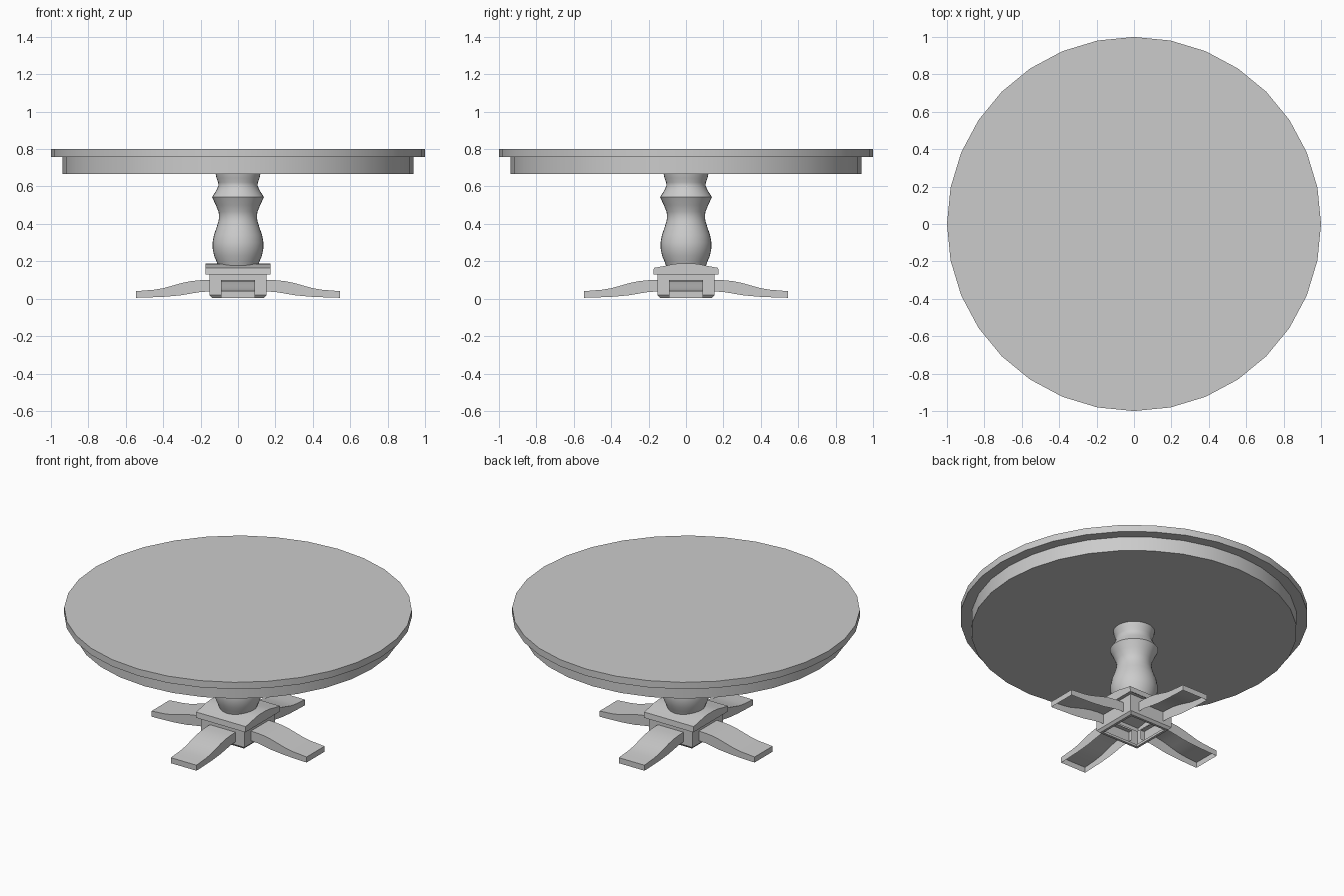
import bpy, bmesh
from math import sin, cos, pi, radians

if "Cube" in bpy.data.objects:
    bpy.data.objects.remove(bpy.data.objects["Cube"])


def finish(name, bm, angle=30):
    bmesh.ops.remove_doubles(bm, verts=bm.verts, dist=1e-5)
    bmesh.ops.recalc_face_normals(bm, faces=bm.faces)
    me = bpy.data.meshes.new(name)
    bm.to_mesh(me)
    bm.free()
    me.polygons.foreach_set("use_smooth", [True] * len(me.polygons))
    me.set_sharp_from_angle(angle=radians(angle))
    ob = bpy.data.objects.new(name, me)
    bpy.context.collection.objects.link(ob)
    return ob


def loft(bm, rings, closed):
    """Bridge successive rows of points with quads."""
    rows = [[bm.verts.new(p) for p in r] for r in rings]
    n = len(rows[0])
    for a, b in zip(rows, rows[1:]):
        for i in range(n if closed else n - 1):
            j = (i + 1) % n
            bm.faces.new((a[i], a[j], b[j], b[i]))
    return rows


def lathe(name, profile, sides, turn=0.0, scale=1.0, caps=False):
    """Revolve (radius, z) points, optionally capping both ends."""
    bm = bmesh.new()
    angs = [turn + 2 * pi * i / sides for i in range(sides)]
    rows = loft(bm, [[(r * scale * cos(a), r * scale * sin(a), z) for a in angs]
                     for r, z in profile], True)
    if caps:
        bm.faces.new(rows[0])
        bm.faces.new(rows[-1])
    return finish(name, bm)


# Round top and apron
lathe("table_top", [(1.0, 0.757), (1.0, 0.80)], 32, caps=True)
lathe("apron", [(0.937, 0.667), (0.937, 0.757)], 32, caps=True)

# Turned column
lathe("column", [(0.120, 0.668), (0.115, 0.645), (0.106, 0.622), (0.105, 0.605),
                 (0.115, 0.58), (0.139, 0.543), (0.118, 0.50), (0.104, 0.465),
                 (0.101, 0.44), (0.104, 0.415), (0.115, 0.38), (0.129, 0.34),
                 (0.136, 0.30), (0.136, 0.27), (0.128, 0.23), (0.115, 0.20),
                 (0.106, 0.175)], 32)

# Square base block, open underneath, with a chamfered foot
lathe("base_block", [(0.174, 0.13), (0.153, 0.13), (0.153, 0.02),
                     (0.14, 0.005), (0.125, 0.005), (0.125, 0.02)], 4, pi / 4, 2 ** 0.5)

# Base cap, crowned across y
crown = [(-0.175, 0.13), (-0.172, 0.165), (-0.12, 0.174), (-0.07, 0.185), (-0.03, 0.189)]
crown += [(-y, z) for y, z in reversed(crown)]
bm = bmesh.new()
for row in loft(bm, [[(x, y, z) for y, z in crown] for x in (-0.174, 0.174)], False):
    bm.faces.new(row)
finish("base_cap", bm)

# Four curved feet, hollow underneath: (distance, bottom z, top z)
sections = [(0.125, 0.04, 0.10), (0.20, 0.036, 0.099), (0.25, 0.028, 0.094),
            (0.30, 0.019, 0.084), (0.35, 0.014, 0.070), (0.40, 0.010, 0.056),
            (0.45, 0.008, 0.048), (0.50, 0.006, 0.044), (0.545, 0.005, 0.040)]
for k, side in enumerate(("right", "back", "left", "front")):
    bm = bmesh.new()
    w = 0.09
    rows = loft(bm, [[(d, -w, b), (d, -w, t), (d, w, t), (d, w, b)]
                     for d, b, t in sections], False)
    bm.faces.new(rows[-1])
    leg = finish(side + "_leg", bm)
    leg.rotation_euler.z = k * pi / 2
